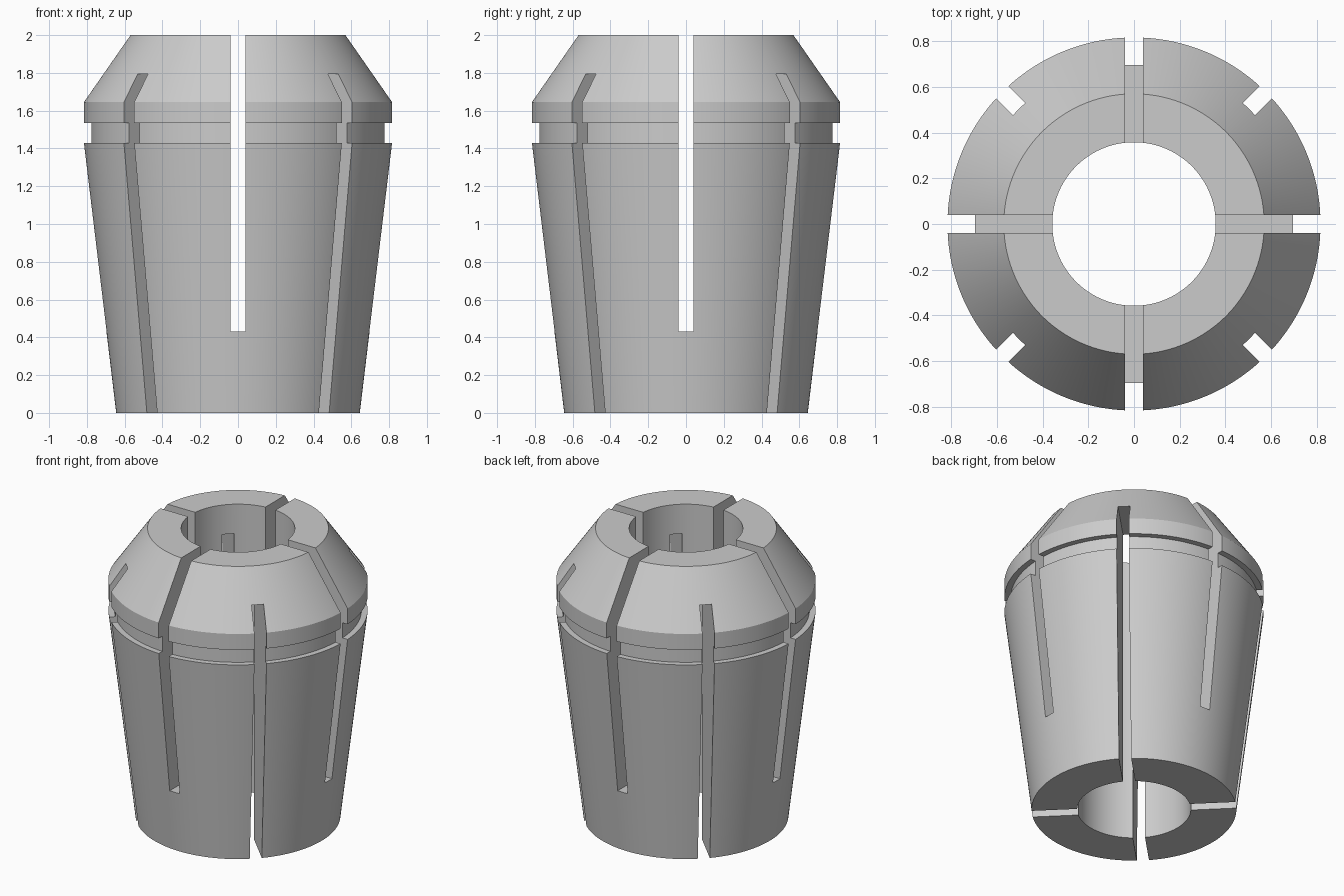
import bpy, bmesh, math
from mathutils import Matrix

if "Cube" in bpy.data.objects:
    bpy.data.objects.remove(bpy.data.objects["Cube"])

SEGMENTS = 128
SLOT = 0.077
# Closed (radius, height) section of the sleeve wall
PROFILE = [(0.358, 0), (0.645, 0), (0.817, 1.43), (0.778, 1.43), (0.778, 1.535),
           (0.817, 1.535), (0.817, 1.645), (0.57, 2), (0.358, 2)]


def lathe(name, profile):
    bm = bmesh.new()
    rings = []
    for i in range(SEGMENTS):
        a = 2 * math.pi * (i + 0.5) / SEGMENTS
        rings.append([bm.verts.new((r * math.cos(a), r * math.sin(a), z)) for r, z in profile])
    n = len(profile)
    for i in range(SEGMENTS):
        p, q = rings[i], rings[(i + 1) % SEGMENTS]
        for j in range(n):
            k = (j + 1) % n
            bm.faces.new((p[j], q[j], q[k], p[k]))
    bmesh.ops.recalc_face_normals(bm, faces=bm.faces)
    return to_object(bm, name)


def to_object(bm, name):
    mesh = bpy.data.meshes.new(name)
    bm.to_mesh(mesh)
    bm.free()
    obj = bpy.data.objects.new(name, mesh)
    bpy.context.collection.objects.link(obj)
    return obj


def cut_slot(body, angle, z0, z1):
    # Thin slab right across the axis, cutting two opposite slots
    bm = bmesh.new()
    bmesh.ops.create_cube(bm, size=1, matrix=Matrix.Rotation(math.radians(angle), 4, 'Z')
                          @ Matrix.Translation((0, 0, (z0 + z1) / 2))
                          @ Matrix.Diagonal((2.4, SLOT, z1 - z0, 1)))
    cutter = to_object(bm, "slot_cutter")
    cutter.hide_render = True
    mod = body.modifiers.new("slot", 'BOOLEAN')
    mod.operation = 'DIFFERENCE'
    mod.solver = 'EXACT'
    mod.object = cutter
    bpy.ops.object.modifier_apply(modifier=mod.name)
    bpy.data.objects.remove(cutter)


# Tapered sleeve with neck groove and straight bore
body = lathe("collet_body", PROFILE)
bpy.context.view_layer.objects.active = body
body.select_set(True)

# Slots open at the top, on the axes
for angle in (0, 90):
    cut_slot(body, angle, 0.43, 2.3)
# Slots open at the bottom, on the diagonals
for angle in (45, 135):
    cut_slot(body, angle, -0.3, 1.795)

bpy.ops.object.shade_smooth_by_angle(angle=math.radians(25))
